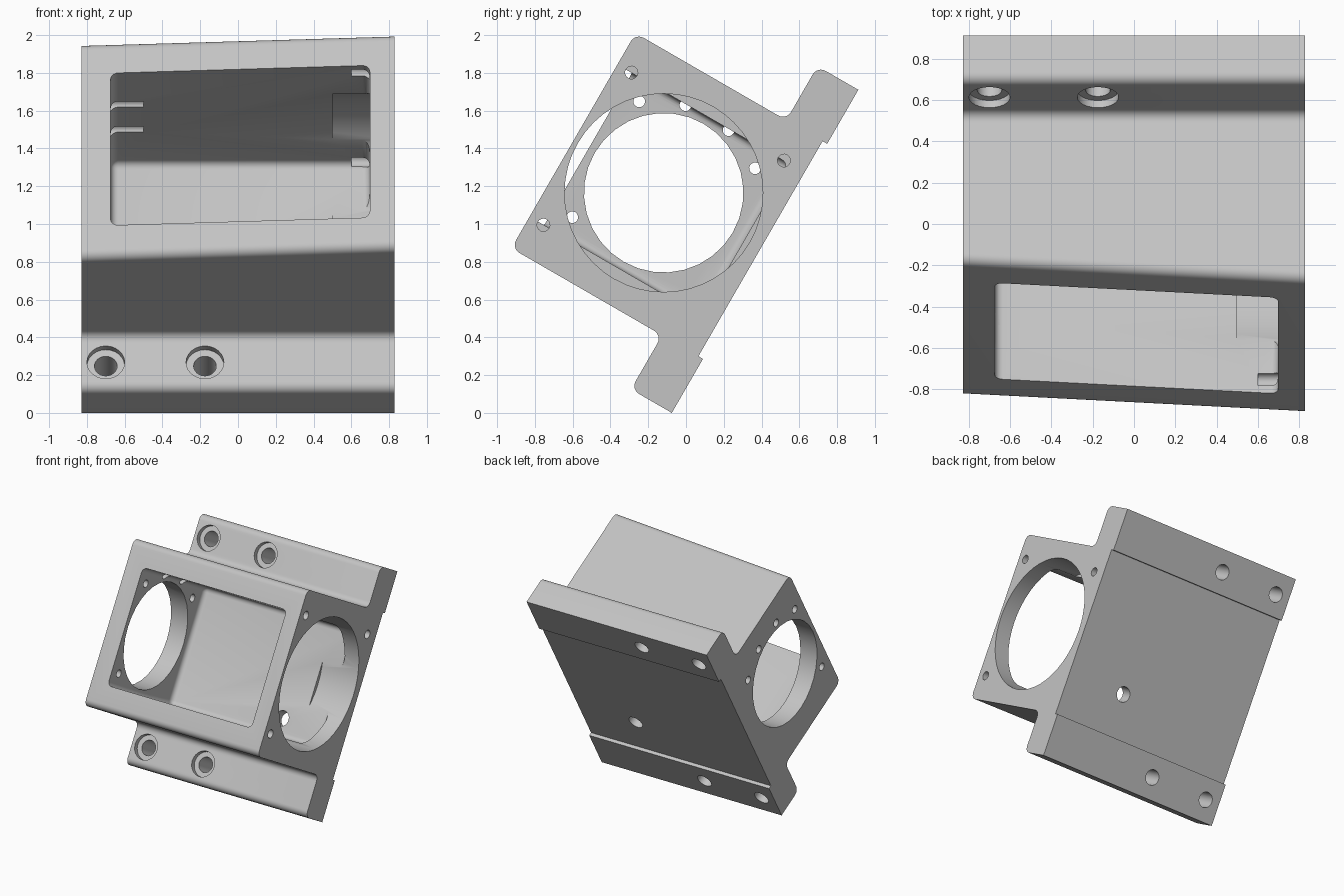
import bpy, bmesh, math
from mathutils import Matrix, Vector

if "Cube" in bpy.data.objects:
    bpy.data.objects.remove(bpy.data.objects["Cube"])

# Working frame: x across, y along the mounting plate, z away from it
HALF_X = 0.828
LENGTH, BODY_A, BODY_B = 1.975, 0.33, 1.645
MID = LENGTH / 2
FLANGE, TOP, RECESS = 0.25, 1.122, 0.028
BORE_Z, FLOOR, CAV = 0.62, 0.125, 0.465
ROUND = 0.05


def new_object(name, bm):
    bmesh.ops.recalc_face_normals(bm, faces=bm.faces)
    mesh = bpy.data.meshes.new(name)
    bm.to_mesh(mesh)
    bm.free()
    obj = bpy.data.objects.new(name, mesh)
    bpy.context.collection.objects.link(obj)
    return obj


def rounded(points, steps=6):
    """Replace each (y, z, radius) corner by an arc."""
    out = []
    for i, (y, z, r) in enumerate(points):
        p = Vector((y, z))
        if r == 0:
            out.append(p)
            continue
        a = (Vector(points[i - 1][:2]) - p).normalized()
        b = (Vector(points[(i + 1) % len(points)][:2]) - p).normalized()
        centre = p + (a + b) * r
        for k in range(steps + 1):
            t = k / steps * math.pi / 2
            out.append(centre - b * r * math.cos(t) - a * r * math.sin(t))
    return out


def cylinder(axis, start, end, c1, c2, radius, segments=24):
    bm = bmesh.new()
    bmesh.ops.create_cone(bm, cap_ends=True, segments=segments, radius1=radius,
                          radius2=radius, depth=abs(end - start))
    m = (start + end) / 2
    if axis == "X":
        mat = Matrix.Translation((m, c1, c2)) @ Matrix.Rotation(math.pi / 2, 4, "Y")
    else:
        mat = Matrix.Translation((c1, c2, m))
    bm.transform(mat)
    return new_object("cutter", bm)


def cut(target, cutter):
    mod = target.modifiers.new("cut", "BOOLEAN")
    mod.operation, mod.solver, mod.object = "DIFFERENCE", "EXACT", cutter
    bpy.context.view_layer.objects.active = target
    bpy.ops.object.modifier_apply(modifier=mod.name)
    bpy.data.objects.remove(cutter)


# Flanged block: one half of the section, mirrored, then extruded
half = [(0, 0, 0), (0, FLANGE, ROUND), (BODY_A, FLANGE, ROUND), (BODY_A, TOP, ROUND)]
section = half + [(LENGTH - y, z, r) for y, z, r in reversed(half)]
section += [(BODY_B, 0, 0), (BODY_B, RECESS, 0), (BODY_A, RECESS, 0), (BODY_A, 0, 0)]
bm = bmesh.new()
face = bm.faces.new([bm.verts.new((-HALF_X, p.x, p.y)) for p in rounded(section)])
grown = bmesh.ops.extrude_face_region(bm, geom=[face])["geom"]
bmesh.ops.translate(bm, verts=[g for g in grown if isinstance(g, bmesh.types.BMVert)],
                    vec=(2 * HALF_X, 0, 0))
# Slope the top face across the width
for v in bm.verts:
    if v.co.z > 1:
        v.co.z += 0.06 * v.co.x
housing = new_object("housing", bm)

# Open pocket with rounded corners
bm = bmesh.new()
bmesh.ops.create_cube(bm, size=1)
left, right, high = -0.675, 0.698, 1.5
bm.transform(Matrix.Translation(((left + right) / 2, MID, (FLOOR + high) / 2))
             @ Matrix.Diagonal((right - left, 2 * CAV, high - FLOOR, 1)))
bmesh.ops.bevel(bm, geom=bm.edges[:], offset=0.04, segments=5, profile=0.5, affect="EDGES")
cut(housing, new_object("cutter", bm))

# Large and small end bores
cut(housing, cylinder("X", 0.5, 1, MID, BORE_Z, 0.525, 48))
cut(housing, cylinder("X", -1, -0.5, MID, BORE_Z, 0.422, 32))

# Screw holes around both bores
for sy in (-1, 1):
    for sz in (-1, 1):
        cut(housing, cylinder("X", 0.6, 1, MID + sy * 0.466, BORE_Z + sz * 0.466, 0.034, 16))
        for dy, dz in ((0.354, 0.354), (0.459, 0.132)):
            cut(housing, cylinder("X", -1, -0.5, MID + sy * dy, BORE_Z + sz * dz, 0.031, 16))

# Counterbored mounting holes in the flanges
for x in (-0.70, -0.175):
    for y in (BODY_A / 2, LENGTH - BODY_A / 2):
        cut(housing, cylinder("Z", -0.1, 0.4, x, y, 0.06))
        cut(housing, cylinder("Z", FLANGE - 0.04, 0.4, x, y, 0.1))

# Drain hole through the pocket floor
cut(housing, cylinder("Z", -0.1, 0.3, 0.30, 0.665, 0.06))

# Tilt the part onto its lower edge
housing.data.transform(Matrix.Translation((0, -0.075, 0)) @ Matrix.Rotation(math.radians(60), 4, "X"))

# Plain grey finish
grey = bpy.data.materials.new("plain_grey")
grey.use_nodes = True
colour = (0.55, 0.55, 0.55, 1)
grey.diffuse_color = colour
grey.node_tree.nodes["Principled BSDF"].inputs["Base Color"].default_value = colour
housing.data.materials.clear()
housing.data.materials.append(grey)

bpy.ops.object.select_all(action="DESELECT")
housing.select_set(True)
bpy.context.view_layer.objects.active = housing
bpy.ops.object.shade_smooth_by_angle(angle=math.radians(30))
